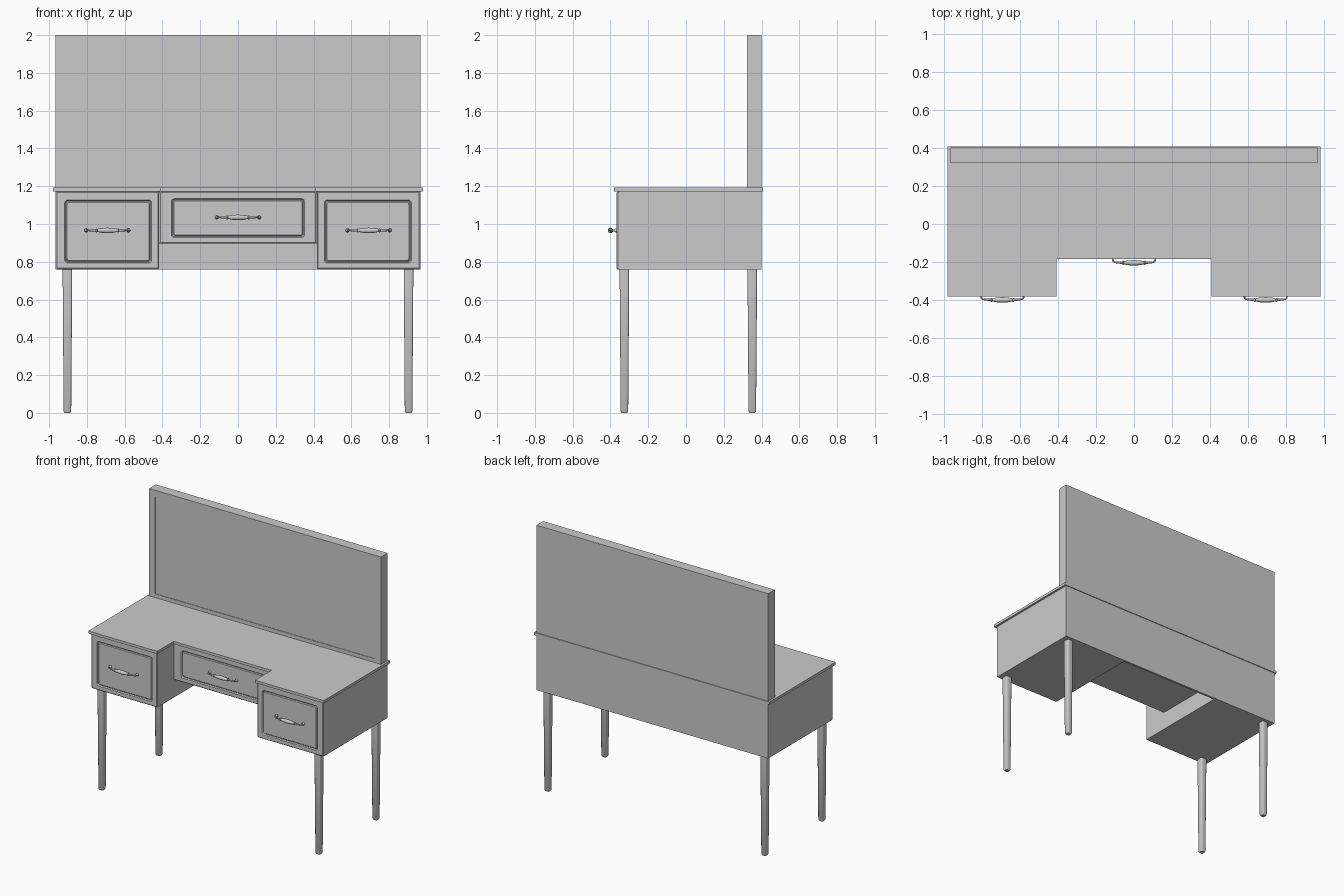
import bpy, bmesh, math
from mathutils import Vector

if "Cube" in bpy.data.objects:
    bpy.data.objects.remove(bpy.data.objects["Cube"])


def loft(name, rings, smooth=None):
    """Skin a list of equal-length point rings and cap both ends."""
    bm = bmesh.new()
    rows = [[bm.verts.new(p) for p in ring] for ring in rings]
    n = len(rows[0])
    for a, b in zip(rows, rows[1:]):
        for i in range(n):
            j = (i + 1) % n
            bm.faces.new((a[i], a[j], b[j], b[i]))
    bm.faces.new(rows[0])
    bm.faces.new(rows[-1])
    bmesh.ops.recalc_face_normals(bm, faces=bm.faces)
    me = bpy.data.meshes.new(name)
    bm.to_mesh(me)
    bm.free()
    ob = bpy.data.objects.new(name, me)
    bpy.context.collection.objects.link(ob)
    if smooth:
        bpy.ops.object.select_all(action='DESELECT')
        ob.select_set(True)
        bpy.context.view_layer.objects.active = ob
        bpy.ops.object.shade_smooth_by_angle(angle=math.radians(smooth))
    return ob


def box(name, x0, x1, y0, y1, z0, z1):
    return loft(name, [[(x0, y0, z), (x1, y0, z), (x1, y1, z), (x0, y1, z)] for z in (z0, z1)])


def round_rect(x0, x1, z0, z1, r, seg=3):
    pts = []
    corners = [(x1 - r, z1 - r), (x0 + r, z1 - r), (x0 + r, z0 + r), (x1 - r, z0 + r)]
    for k, (cx, cz) in enumerate(corners):
        for i in range(seg + 1):
            a = math.pi / 2 * (k + i / seg)
            pts.append((cx + r * math.cos(a), cz + r * math.sin(a)))
    return pts


def drawer_front(name, outer, panel, y_front, y_back):
    """Slab with an eased edge and a routed groove around a field panel."""
    steps = [(outer, 0, .003, y_back), (outer, 0, .003, y_front + .006),
             (outer, .006, .003, y_front), (panel, 0, .018, y_front),
             (panel, .005, .015, y_front + .008), (panel, .009, .013, y_front + .008),
             (panel, .014, .010, y_front + .003)]
    rings = []
    for (x0, x1, z0, z1), d, r, y in steps:
        rings.append([(x, y, z) for x, z in round_rect(x0 + d, x1 - d, z0 + d, z1 - d, r)])
    return loft(name, rings)


def handle(name, x, y, z):
    """Turned pull: one tube of varying radius, mirrored about its middle."""
    half = [(.112, 0, .010), (.112, .007, .010), (.112, .012, .005), (.110, .023, .0045),
            (.103, .029, .004), (.085, .031, .005), (.062, .032, .006), (.060, .032, .011),
            (.055, .032, .011), (.053, .032, .008), (.030, .032, .0125)]
    path = half + [(0, .032, .0145)] + [(-a, d, r) for a, d, r in reversed(half)]
    pts = [Vector((x + a, y - d, z)) for a, d, r in path]
    rings = []
    for i, (p, (_, _, r)) in enumerate(zip(pts, path)):
        t = (pts[min(i + 1, len(pts) - 1)] - pts[max(i - 1, 0)]).normalized()
        n = t.cross(Vector((0, 0, 1)))
        rings.append([p + r * (math.cos(a) * n + math.sin(a) * Vector((0, 0, 1)))
                      for a in (2 * math.pi * k / 16 for k in range(16))])
    return loft(name, rings, 50)


TOP, LOW, MID = 1.172, 0.76, 0.896
W, IN = 0.965, 0.417
FRONT, CFRONT, BACK = -0.367, -0.172, 0.401

# table top with knee notch
outline = [(-.98, .407), (-.98, -.38), (-.407, -.38), (-.407, -.184),
           (.407, -.184), (.407, -.38), (.98, -.38), (.98, .407)]
loft("table_top", [[(x, y, z) for x, y in outline] for z in (TOP, 1.192)])

# carcass
box("back_panel", -W, W, .385, BACK, LOW, TOP)
box("centre_drawer_box", -IN, IN, CFRONT + .015, .385, MID, TOP)
drawer_front("centre_drawer_front", (-IN, IN, MID, TOP), (-.353, .353, .928, 1.135),
             CFRONT, CFRONT + .015)
handle("centre_handle", 0, CFRONT, 1.035)

for s, side in ((-1, "left"), (1, "right")):
    # pedestals with drawers
    x0, x1 = sorted((s * IN, s * W))
    p0, p1 = sorted((s * .457, s * .918))
    box(side + "_pedestal", x0, x1, FRONT + .015, .385, LOW, TOP)
    drawer_front(side + "_drawer_front", (x0, x1, LOW, TOP), (p0, p1, .793, 1.128),
                 FRONT, FRONT + .015)
    handle(side + "_handle", s * .692, FRONT, .966)
    # tapered legs
    for cy, end in ((-.326, "front"), (.351, "back")):
        rings = []
        for h, z in ((.015, 0), (.020, .009), (.0255, LOW)):
            rings.append([(s * .903 + a, cy + b, z) for a, b in round_rect(-h, h, -h, h, h * .4)])
        loft(f"{side}_{end}_leg", rings, 35)

# mirror board with shallow recessed glass
def mirror_ring(x, z0, z1, y):
    return [(-x, y, z0), (x, y, z0), (x, y, z1), (-x, y, z1)]

loft("mirror", [mirror_ring(W, 1.19, 2, BACK), mirror_ring(W, 1.19, 2, .322),
                mirror_ring(W - .05, 1.22, 1.95, .322), mirror_ring(W - .05, 1.22, 1.95, .326)])
